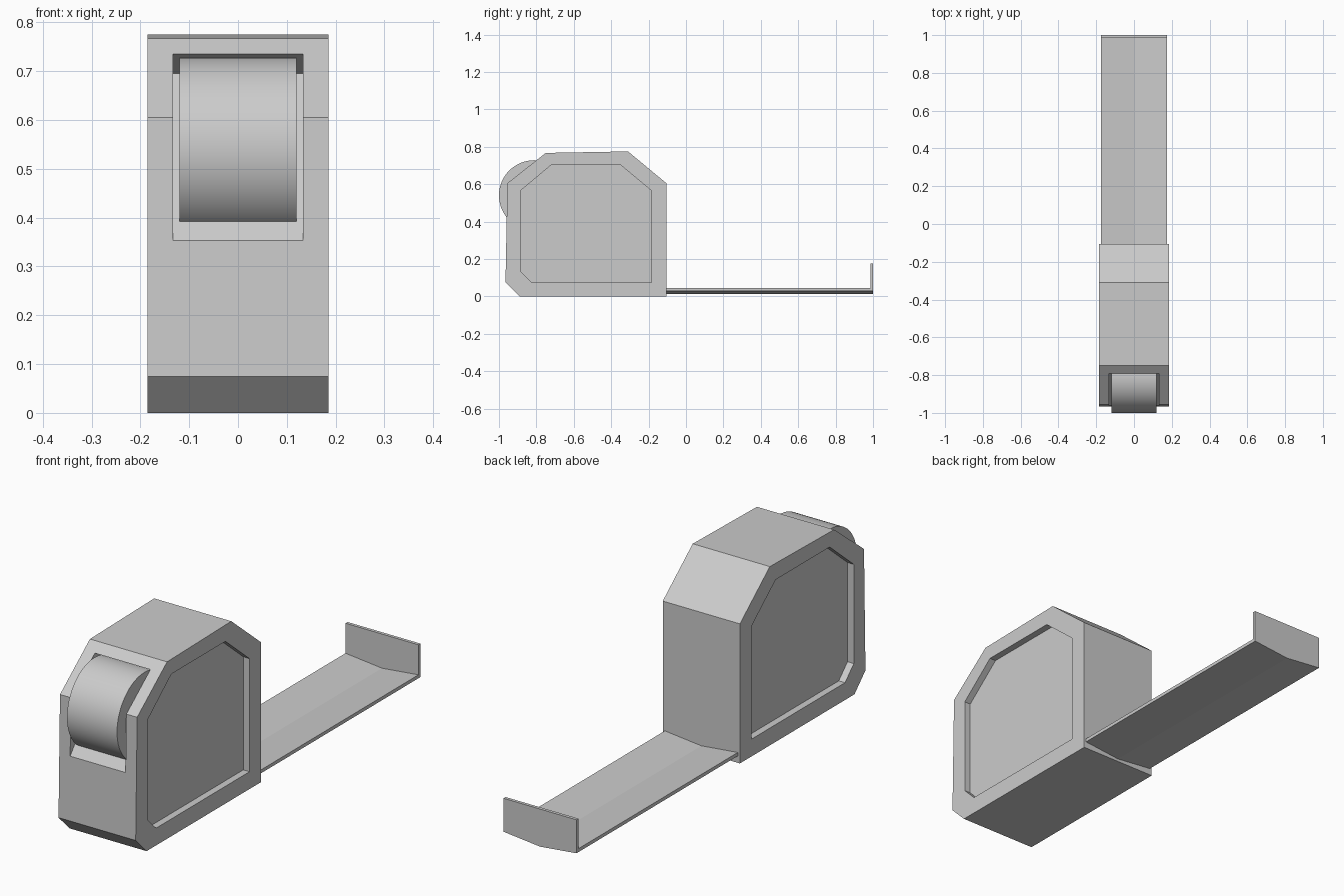
import bpy, bmesh, math

if "Cube" in bpy.data.objects:
    bpy.data.objects.remove(bpy.data.objects["Cube"])


def prism(name, profile, axis, a, b):
    """Extrude a 2D profile along x (profile = y,z) or y (profile = x,z)."""
    bm = bmesh.new()
    rings = []
    for t in (a, b):
        rings.append([bm.verts.new((t, p, q) if axis == 'x' else (p, t, q)) for p, q in profile])
    n = len(profile)
    for r in rings:
        bm.faces.new(r)
    for i in range(n):
        j = (i + 1) % n
        bm.faces.new((rings[0][i], rings[0][j], rings[1][j], rings[1][i]))
    bmesh.ops.recalc_face_normals(bm, faces=bm.faces)
    me = bpy.data.meshes.new(name)
    bm.to_mesh(me)
    bm.free()
    ob = bpy.data.objects.new(name, me)
    bpy.context.collection.objects.link(ob)
    return ob


def cut(target, cutter):
    mod = target.modifiers.new(cutter.name, 'BOOLEAN')
    mod.operation = 'DIFFERENCE'
    mod.solver = 'EXACT'
    mod.object = cutter
    bpy.context.view_layer.objects.active = target
    bpy.ops.object.modifier_apply(modifier=mod.name)
    bpy.data.objects.remove(cutter, do_unlink=True)


# Case body
case = prism("case", [(-0.89, 0), (-0.105, 0), (-0.105, 0.605), (-0.31, 0.775),
                      (-0.75, 0.767), (-0.955, 0.605), (-0.965, 0.075)], 'x', -0.185, 0.185)

# Recessed panels on both sides
panel = [(-0.825, 0.075), (-0.185, 0.075), (-0.185, 0.565), (-0.35, 0.703),
         (-0.72, 0.703), (-0.885, 0.565), (-0.885, 0.135)]
for s in (-1, 1):
    cut(case, prism("panel_cutter", panel, 'x', s * 0.155, s * 0.25))

# Slot for the thumb lock
cut(case, prism("slot_cutter", [(-1.1, 0.182), (-0.68, 0.695), (-0.79, 0.735), (-1.1, 0.848)],
                'x', -0.133, 0.133))

# Rounded thumb lock
n = 64
circle = [(-0.812 + 0.188 * math.cos(2 * math.pi * i / n),
           0.54 + 0.188 * math.sin(2 * math.pi * i / n)) for i in range(n)]
lock = prism("thumb_lock", circle, 'x', -0.12, 0.12)
bpy.context.view_layer.objects.active = lock
lock.select_set(True)
bpy.ops.object.shade_smooth_by_angle(angle=math.radians(30))

# Dished tape blade and its end hook
under = [(-0.175, 0.03), (0, 0.012), (0.175, 0.03)]
prism("tape_blade", under + [(0.175, 0.045), (0, 0.027), (-0.175, 0.045)], 'y', -0.15, 0.99)
prism("end_hook", under + [(0.175, 0.175), (-0.175, 0.175)], 'y', 0.986, 1.0)
